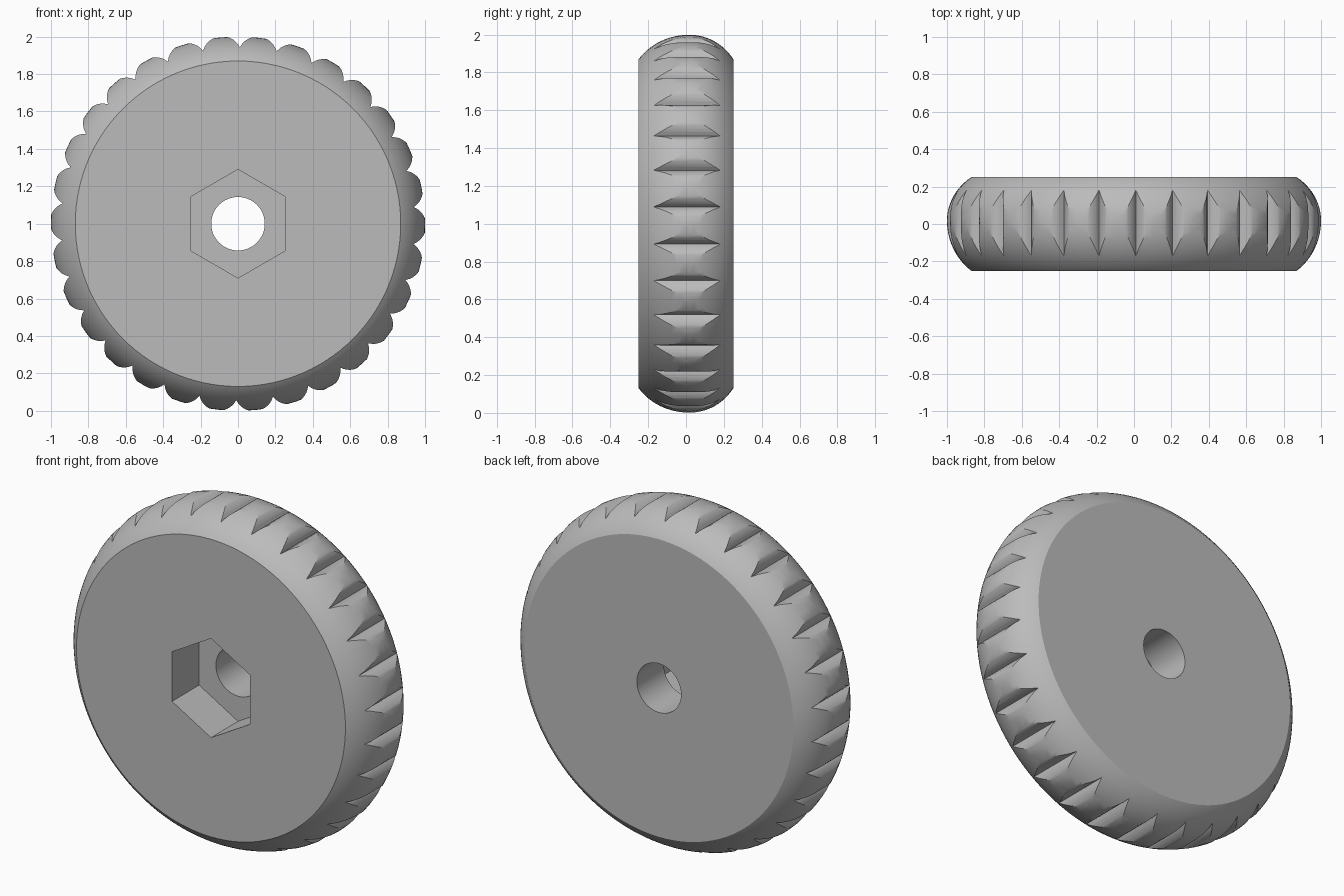
import bpy, bmesh
from math import sin, cos, pi, sqrt, radians, tau

if "Cube" in bpy.data.objects:
    bpy.data.objects.remove(bpy.data.objects["Cube"], do_unlink=True)

LOBES = 30
HALF = 0.25        # half thickness
RIM = 0.87         # radius of the flat faces
CROWN_Y = 0.018    # where the tread is tallest
HUB_Z = 1.0

grey = bpy.data.materials.new("plain grey")
grey.use_nodes = True
colour = (0.5, 0.5, 0.5, 1)
grey.diffuse_color = colour
grey.node_tree.nodes["Principled BSDF"].inputs["Base Color"].default_value = colour


def loft(name, sections):
    """Closed solid through (y, outline) sections, outline being (x, z) about the hub."""
    bm = bmesh.new()
    rings = [[bm.verts.new((x, y, z + HUB_Z)) for x, z in pts] for y, pts in sections]
    n = len(rings[0])
    for a, b in zip(rings, rings[1:]):
        for i in range(n):
            j = (i + 1) % n
            bm.faces.new((a[i], a[j], b[j], b[i]))
    bm.faces.new(rings[0])
    bm.faces.new(rings[-1])
    bmesh.ops.recalc_face_normals(bm, faces=bm.faces)
    mesh = bpy.data.meshes.new(name)
    bm.to_mesh(mesh)
    bm.free()
    mesh.materials.append(grey)
    obj = bpy.data.objects.new(name, mesh)
    bpy.context.collection.objects.link(obj)
    return obj


def circle(radius, n, start=0.0):
    return [(radius * cos(start + tau * i / n), radius * sin(start + tau * i / n))
            for i in range(n)]


def scallops(centre_r, lobe_r, steps, start):
    """Outline of overlapping round lobes set around a circle."""
    pts = []
    half = pi / LOBES
    for k in range(LOBES):
        for s in range(steps):
            a = half * (2 * s / steps - 1)
            r = centre_r * cos(a) + sqrt(lobe_r ** 2 - (centre_r * sin(a)) ** 2)
            t = start + half * (2 * k + 1) + a
            pts.append((r * cos(t), r * sin(t)))
    return pts


def combine(target, tool, operation):
    mod = target.modifiers.new(tool.name, 'BOOLEAN')
    mod.operation = operation
    mod.solver = 'EXACT'
    mod.object = tool
    tool.hide_render = True
    bpy.context.view_layer.objects.active = target
    bpy.ops.object.modifier_apply(modifier=mod.name)
    bpy.data.objects.remove(tool, do_unlink=True)


# Crowned wheel body, turned about the y axis
sag = 1 - RIM
arc_r = (HALF ** 2 + sag ** 2) / (2 * sag)
body = []
for i in range(25):
    u = i / 12 - 1
    d = HALF * sin(u * pi / 2 * 0.9) / sin(pi / 2 * 0.9)
    reach = HALF + CROWN_Y if u < 0 else HALF - CROWN_Y
    r = 1 - arc_r + sqrt(arc_r ** 2 - d ** 2)
    body.append((CROWN_Y + d / HALF * reach, circle(r, 120)))
wheel = loft("wheel", body)

# Scalloped grip notches around the rim
notches = scallops(0.9, 0.106, 16, radians(89.4))
combine(wheel, loft("scallop_tool", [(-0.4, notches), (0.4, notches)]), 'INTERSECT')

# Hexagonal nut pocket in the front, round bore right through
hexagon = circle(0.29, 6, pi / 2)
combine(wheel, loft("pocket_tool", [(-0.4, hexagon), (0, hexagon)]), 'DIFFERENCE')
bore = circle(0.143, 48)
combine(wheel, loft("bore_tool", [(-0.5, bore), (0.5, bore)]), 'DIFFERENCE')

bpy.ops.object.select_all(action='DESELECT')
wheel.select_set(True)
bpy.context.view_layer.objects.active = wheel
bpy.ops.object.shade_smooth_by_angle(angle=radians(30))
